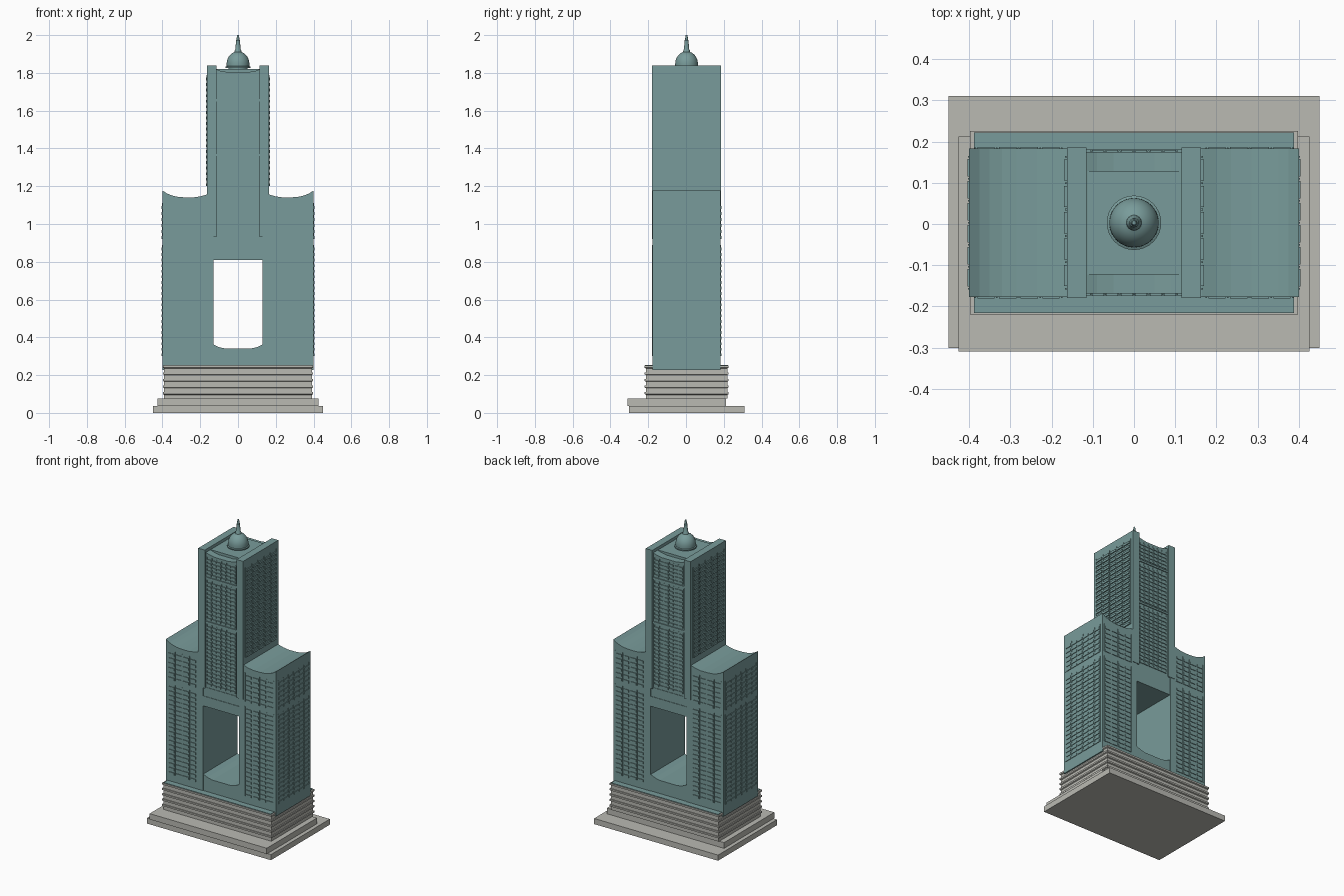
import bpy, bmesh
from math import cos, sin, pi

cube = bpy.data.objects.get("Cube")
if cube:
    bpy.data.objects.remove(cube, do_unlink=True)

CY = 0.003  # depth centre of the building


def material(name, rgb):
    m = bpy.data.materials.new(name)
    m.use_nodes = True
    m.diffuse_color = (*rgb, 1)
    m.node_tree.nodes["Principled BSDF"].inputs["Base Color"].default_value = (*rgb, 1)
    return m


TEAL = material("teal glass", (0.19, 0.33, 0.325))
STONE = material("pale stone", (0.49, 0.49, 0.45))


def finish(bm, name, mat):
    bmesh.ops.recalc_face_normals(bm, faces=bm.faces[:])
    me = bpy.data.meshes.new(name)
    bm.to_mesh(me)
    bm.free()
    me.materials.append(mat)
    ob = bpy.data.objects.new(name, me)
    bpy.context.collection.objects.link(ob)
    return ob


def add_box(bm, x, y, z):
    vs = bmesh.ops.create_cube(bm, size=1)["verts"]
    for v in vs:
        v.co = [(r[0] + r[1]) / 2 + c * (r[1] - r[0]) for c, r in zip(v.co, (x, y, z))]


def box(name, x, y, z, mat=TEAL):
    bm = bmesh.new()
    add_box(bm, x, y, z)
    return finish(bm, name, mat)


def deep(half):
    return (CY - half, CY + half)


def extrude_profile(name, pts, half):
    """Extrude an x-z outline along y."""
    bm = bmesh.new()
    face = bm.faces.new([bm.verts.new((x, CY - half, z)) for x, z in pts])
    ext = bmesh.ops.extrude_face_region(bm, geom=[face])["geom"]
    for v in ext:
        if isinstance(v, bmesh.types.BMVert):
            v.co.y += 2 * half
    return finish(bm, name, TEAL)


def lathe(name, profile, n=32):
    bm = bmesh.new()
    rings = [[bm.verts.new((r * cos(2 * pi * i / n), CY + r * sin(2 * pi * i / n), z))
              for i in range(n)] for r, z in profile]
    for a, b in zip(rings, rings[1:]):
        for i in range(n):
            j = (i + 1) % n
            bm.faces.new((a[i], a[j], b[j], b[i]))
    bm.faces.new(rings[0])
    bm.faces.new(rings[-1])
    ob = finish(bm, name, TEAL)
    bpy.ops.object.select_all(action="DESELECT")
    bpy.context.view_layer.objects.active = ob
    ob.select_set(True)
    bpy.ops.object.shade_smooth_by_angle(angle=0.6)


def grille(name, axis, surface, span, bands, columns, pitch, out=0.006):
    """Sunshade slats in columns with thin mullions, standing out from a wall."""
    bm = bmesh.new()
    d = out if surface > 0 else -out
    width = (span[1] - span[0]) / columns

    def put(a, b, z, depth):
        across, through = (a, b), tuple(sorted((surface - d, surface + depth)))
        if axis == "y":
            add_box(bm, across, through, z)
        else:
            add_box(bm, through, across, z)

    for lo, hi in bands:
        rows = round((hi - lo) / pitch)
        step = (hi - lo) / rows
        for c in range(columns):
            a = span[0] + c * width
            for r in range(rows):
                z = lo + r * step
                put(a + width * 0.1, a + width * 0.9, (z, z + step * 0.5), d)
        for c in range(columns + 1):
            a = span[0] + c * width
            put(a - 0.002, a + 0.002, (lo, hi), d * 0.6)
    return finish(bm, name, TEAL)


# Stepped plaza
box("plaza_slab", (-0.45, 0.45), (-0.301, 0.31), (0, 0.037), STONE)
box("plaza_step", (-0.425, 0.425), (-0.309, 0.212), (0.037, 0.075), STONE)

# Podium with flared stone courses
bm = bmesh.new()
courses = 5
height = (0.25 - 0.075) / courses
rings = []
for i in range(courses):
    z = 0.075 + i * height
    for grow, zz in ((0, z), (0, z + height * 0.6), (0.007, z + height * 0.7), (0.007, z + height)):
        hx, hy = 0.391 + grow, 0.216 + grow
        rings.append([bm.verts.new((sx * hx, CY + sy * hy, zz))
                      for sx, sy in ((-1, -1), (1, -1), (1, 1), (-1, 1))])
for a, b in zip(rings, rings[1:]):
    for i in range(4):
        j = (i + 1) % 4
        bm.faces.new((a[i], a[j], b[j], b[i]))
bm.faces.new(rings[0])
bm.faces.new(rings[-1])
finish(bm, "podium", STONE)
box("podium_terrace", (-0.388, 0.388), deep(0.219), (0.245, 0.254))

# Side wings with scooped roofs
ROOF = [(0.4, 1.177), (0.375, 1.161), (0.35, 1.151), (0.32, 1.144), (0.285, 1.141),
        (0.235, 1.141), (0.2, 1.146), (0.165, 1.156), (0.13, 1.156)]
for s, side in ((1, "left"), (-1, "right")):
    outline = [(0.13, 0.227), (0.4, 0.227)] + ROOF
    extrude_profile(side + "_wing", [(s * x, z) for x, z in outline], 0.18)
    lo, hi = sorted((s * 0.163, s * 0.115))
    box(side + "_tower_fin", (lo, hi), deep(0.183), (0.93, 1.838))
    # Wing and fin window grilles
    grille(side + "_wing_side_grille", "x", s * 0.4, deep(0.16),
           ((0.3, 0.89), (0.92, 1.11)), 6, 0.03, 0.004)
    grille(side + "_fin_grille", "x", s * 0.163, deep(0.16), ((1.2, 1.79),), 5, 0.03, 0.007)
    for f, end in ((-1, "front"), (1, "back")):
        grille(f"{side}_wing_{end}_grille", "y", CY + f * 0.18,
               sorted((s * 0.175, s * 0.385)), ((0.3, 0.89), (0.92, 1.11)), 4, 0.03, 0.004)

# Central tower shaft with a scooped parapet
SCOOP = [(-0.12, 1.82), (-0.09, 1.81), (-0.05, 1.803), (0.05, 1.803), (0.09, 1.81), (0.12, 1.82)]
extrude_profile("tower_shaft", [(0.12, 0.82), (-0.12, 0.82)] + SCOOP, 0.172)
box("tower_roof_block", (-0.113, 0.113), deep(0.126), (1.78, 1.82))
box("gateway_lintel", (-0.131, 0.131), deep(0.178), (0.81, 0.875))
box("gateway_cornice", (-0.131, 0.131), deep(0.175), (0.875, 0.935))
for f, end in ((-1, "front"), (1, "back")):
    grille(f"tower_{end}_grille", "y", CY + f * 0.172, (-0.105, 0.105),
           ((0.95, 1.35), (1.38, 1.64), (1.67, 1.79)), 6, 0.025, 0.005)
    for z in (1.365, 1.655):
        y = CY + f * 0.174
        box(f"tower_{end}_band", (-0.115, 0.115), (y - 0.004, y + 0.004), (z - 0.006, z + 0.006))

# Scooped floor inside the gateway
FLOOR = [(-0.13, 0.362), (-0.1, 0.348), (-0.065, 0.34), (0.065, 0.34), (0.1, 0.348), (0.13, 0.362)]
extrude_profile("gateway_floor", [(0.13, 0.24), (-0.13, 0.24)] + FLOOR, 0.177)

# Dome and spire
dome = [(0.05, 1.8), (0.05, 1.826), (0.066, 1.826), (0.066, 1.833), (0.06, 1.836)]
dome += [(0.06 * cos(a * pi / 20), 1.848 + 0.066 * sin(a * pi / 20)) for a in range(9)]
dome += [(0.017, 1.92), (0.014, 1.925), (0.011, 1.96), (0.011, 1.972), (0.008, 1.975), (0.005, 2.0)]
lathe("dome_and_spire", dome)
